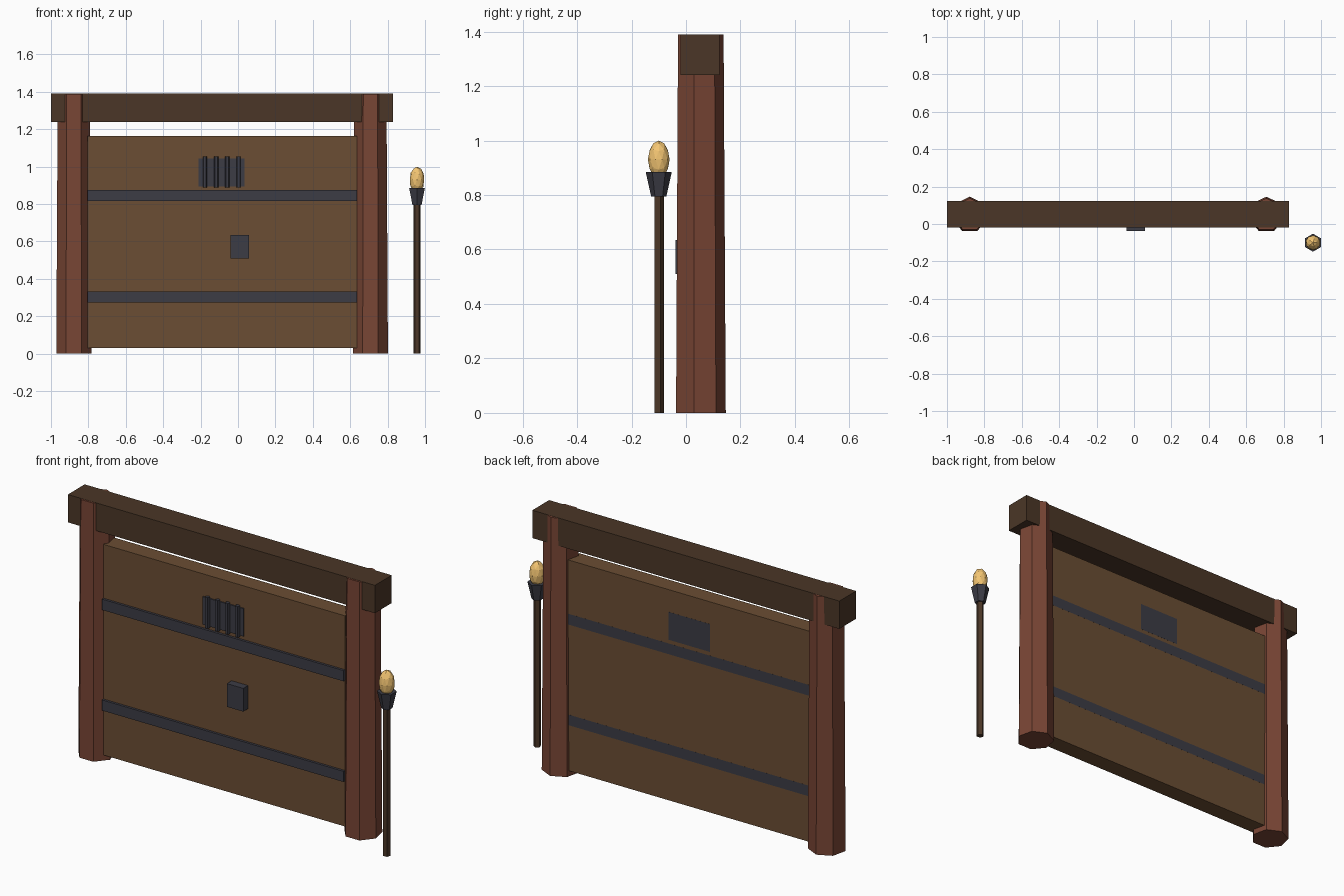
import bpy, math

if "Cube" in bpy.data.objects:
    bpy.data.objects.remove(bpy.data.objects["Cube"])

CX, CY = -0.085, 0.05      # middle of the gate


def material(name, r, g, b):
    m = bpy.data.materials.new(name)
    m.diffuse_color = (r, g, b, 1)
    m.use_nodes = True
    m.node_tree.nodes["Principled BSDF"].inputs["Base Color"].default_value = m.diffuse_color
    return m


POST = material("red_timber", 0.19, 0.06, 0.035)
BEAM = material("dark_timber", 0.07, 0.037, 0.02)
PLANK = material("brown_timber", 0.145, 0.075, 0.033)
IRON = material("iron", 0.045, 0.045, 0.06)
FLAME = material("flame", 0.9, 0.56, 0.17)


def finish(name, mat):
    ob = bpy.context.object
    ob.name = name
    ob.data.materials.append(mat)
    return ob


def box(name, x, y, z, mat):
    """Box from (min, max) pairs."""
    bpy.ops.mesh.primitive_cube_add(size=1, location=[sum(p) / 2 for p in (x, y, z)])
    bpy.context.object.scale = [p[1] - p[0] for p in (x, y, z)]
    return finish(name, mat)


def taper(name, sides, x, y, z, r0, r1, mat):
    """Tapered prism from z[0] to z[1], one corner pointing to +y."""
    bpy.ops.mesh.primitive_cone_add(vertices=sides, radius1=r0, radius2=r1, depth=z[1] - z[0],
                                    location=(x, y, sum(z) / 2))
    return finish(name, mat)


# Frame: two seven-sided posts and the top beam
for side, s in (("left", -1), ("right", 1)):
    taper(side + "_post", 7, CX + s * 0.793, CY, (0, 1.389), 0.096, 0.088, POST)
box("top_beam", (-1.0, 0.83), (-0.02, 0.123), (1.24, 1.39), BEAM)

# Door panel with iron straps
door_x = (CX - 0.72, CX + 0.72)
box("door_panel", door_x, (0.003, 0.097), (0.03, 1.165), PLANK)
for name, z in (("lower_strap", (0.275, 0.332)), ("upper_strap", (0.817, 0.875))):
    box(name, door_x, (-0.01, 0.0972), z, IRON)

# Barred window and lock plate
box("window_plate", (-0.21, 0.035), (-0.003, 0.0975), (0.895, 1.045), IRON)
for i in range(4):
    taper(f"window_bar_{i + 1}", 5, -0.177 + 0.06 * i, -0.007, (0.888, 1.055), 0.012, 0.012, IRON)
box("lock_plate", (-0.04, 0.058), (-0.038, 0.01), (0.51, 0.635), IRON)

# Standing torch
TX, TY = 0.957, -0.1
taper("torch_pole", 5, TX, TY, (0, 0.8), 0.0185, 0.0185, BEAM)
taper("torch_cup", 6, TX, TY, (0.795, 0.885), 0.028, 0.048, IRON)
bpy.ops.mesh.primitive_ico_sphere_add(subdivisions=2, radius=1, location=(TX, TY, 0.93))
bpy.context.object.scale = (0.04, 0.04, 0.07)
finish("torch_flame", FLAME)
